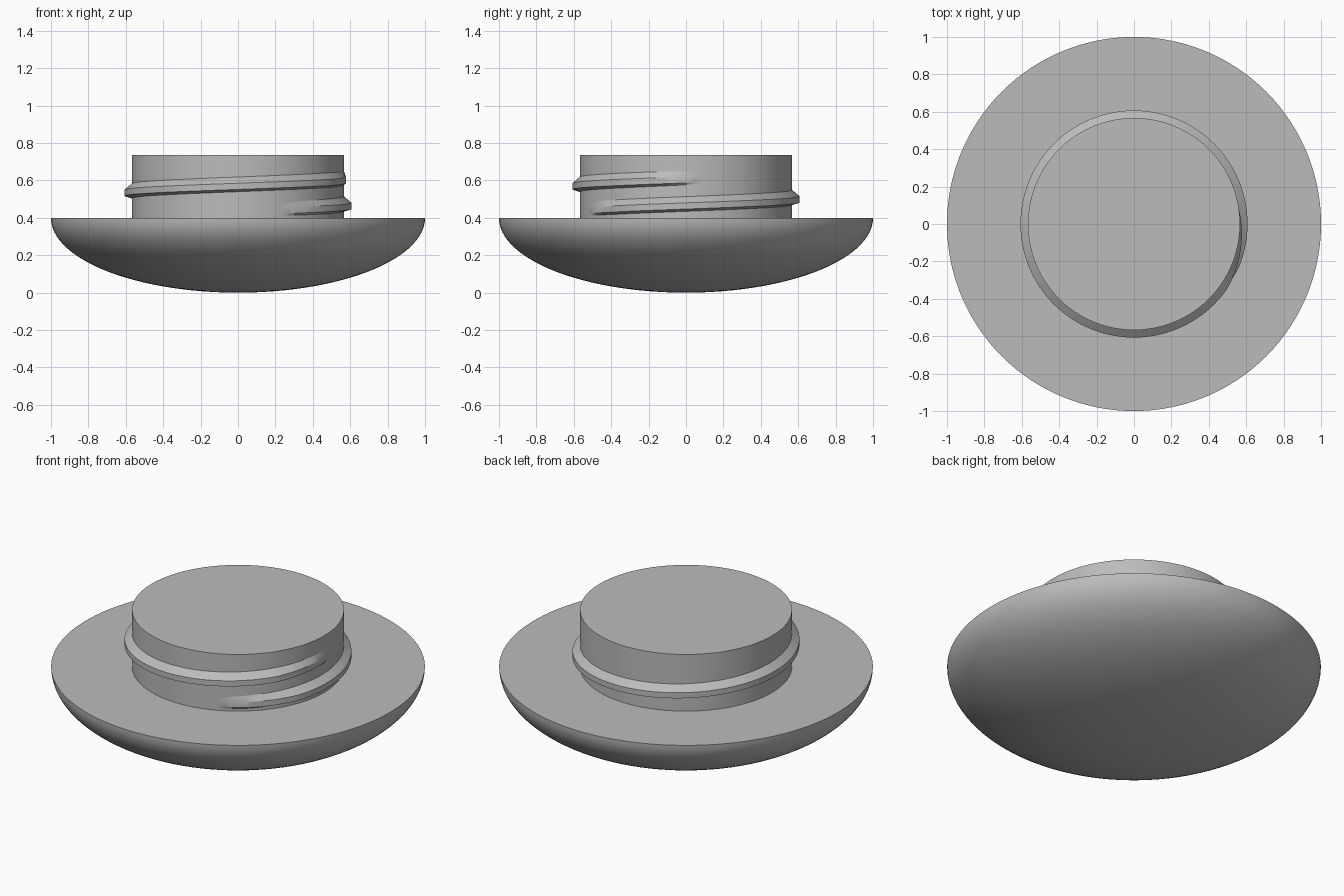
import bpy, bmesh
from math import sin, cos, pi, radians

cube = bpy.data.objects.get("Cube")
if cube:
    bpy.data.objects.remove(cube)

SEGMENTS = 128
NECK_RADIUS = 0.567
RIM_Z, TOP_Z = 0.4, 0.735

grey = bpy.data.materials.new("plain grey")
grey.use_nodes = True
colour = (0.5, 0.5, 0.5, 1)
grey.diffuse_color = colour
grey.node_tree.nodes["Principled BSDF"].inputs["Base Color"].default_value = colour


def finish(name, bm):
    """Turn a bmesh into a smooth-shaded grey object with crisp edges."""
    bmesh.ops.recalc_face_normals(bm, faces=bm.faces)
    mesh = bpy.data.meshes.new(name)
    bm.to_mesh(mesh)
    bm.free()
    mesh.materials.append(grey)
    obj = bpy.data.objects.new(name, mesh)
    bpy.context.collection.objects.link(obj)
    bpy.ops.object.select_all(action="DESELECT")
    obj.select_set(True)
    bpy.context.view_layer.objects.active = obj
    bpy.ops.object.shade_smooth_by_angle(angle=radians(25))
    return obj


def lathe(name, profile):
    """Spin (radius, z) points about z; flat caps close the ends."""
    bm = bmesh.new()
    rings = []
    for r, z in profile:
        angles = [2 * pi * i / SEGMENTS for i in range(SEGMENTS)]
        rings.append([bm.verts.new((r * cos(a), r * sin(a), z)) for a in angles])
    for low, high in zip(rings, rings[1:]):
        for i in range(SEGMENTS):
            j = (i + 1) % SEGMENTS
            bm.faces.new((low[i], low[j], high[j], high[i]))
    bm.faces.new(rings[0])
    bm.faces.new(rings[-1])
    return finish(name, bm)


# Half-ellipse dome with a flat upper face
STEPS = 32
dome = [(sin(t), RIM_Z * (1 - cos(t)))
        for t in (pi / 2 * i / STEPS for i in range(1, STEPS + 1))]
lathe("domed_cap", [(0.01, 0)] + dome)

# Solid cylindrical neck
lathe("neck", [(NECK_RADIUS, RIM_Z - 0.01), (NECK_RADIUS, TOP_Z)])


def screw_thread(start, end, fade, depth, pitch):
    """Helical ridge that fades into the neck at both ends (degrees)."""
    bm = bmesh.new()
    sections = []
    for deg in range(start, end + 1, 2):
        ramp = max(0, min(1, (deg - start) / fade, (end - deg) / fade))
        crest = NECK_RADIUS - 0.002 + (depth + 0.002) * ramp
        root = NECK_RADIUS - 0.012
        foot = NECK_RADIUS - 0.002
        z = 0.462 + pitch * deg / 360
        outline = [(root, -0.028), (foot, -0.028), (crest, -0.015),
                   (crest, 0.018), (foot, 0.053), (root, 0.053)]
        a = radians(deg)
        sections.append([bm.verts.new((r * cos(a), r * sin(a), z + dz))
                         for r, dz in outline])
    for a, b in zip(sections, sections[1:]):
        for i in range(len(a)):
            j = (i + 1) % len(a)
            bm.faces.new((a[i], a[j], b[j], b[i]))
    bm.faces.new(sections[0])
    bm.faces.new(sections[-1])
    return finish("screw_thread", bm)


screw_thread(start=-68, end=370, fade=45, depth=0.04, pitch=0.14)
